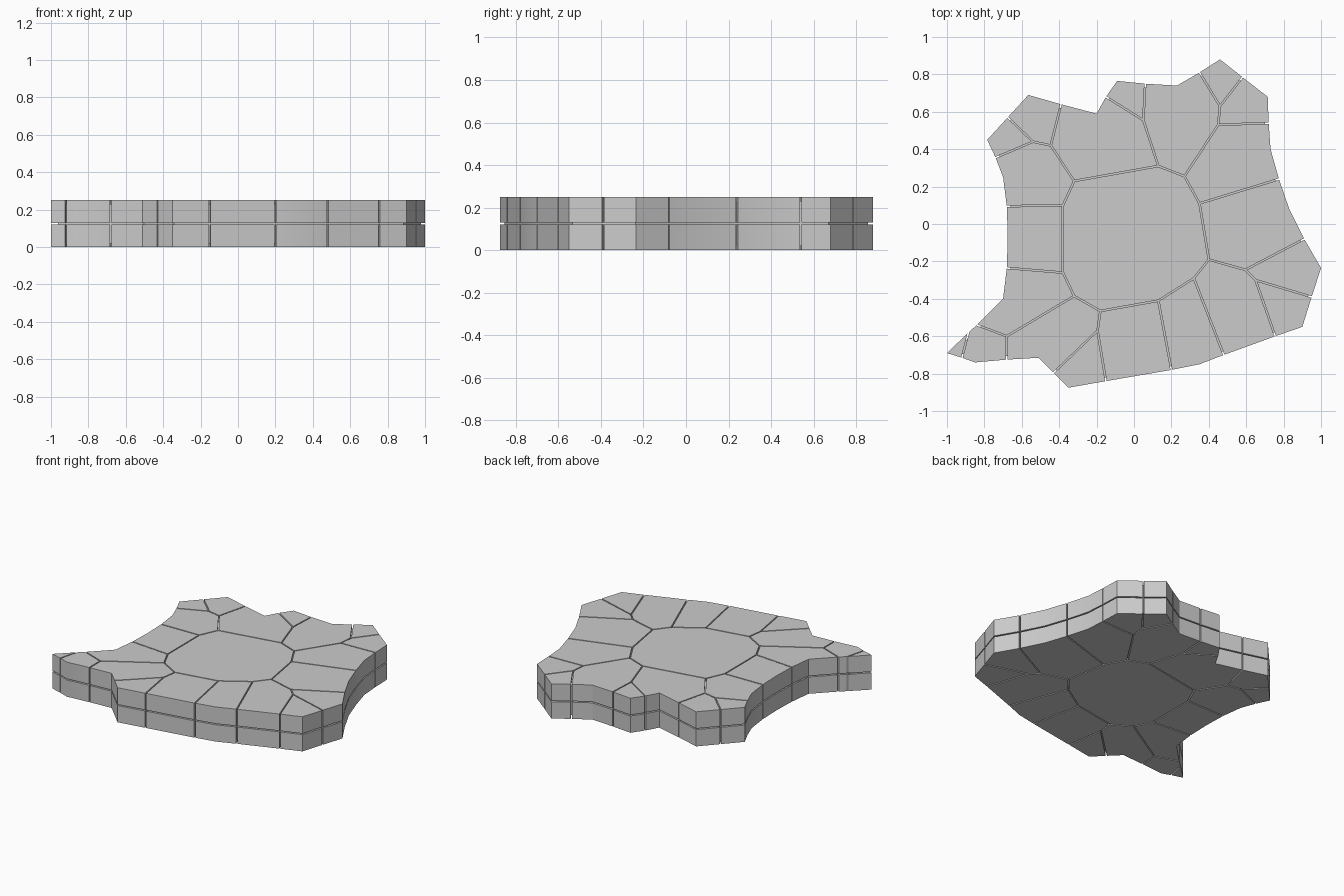
import bpy, bmesh
from mathutils import Vector

if "Cube" in bpy.data.objects:
    bpy.data.objects.remove(bpy.data.objects["Cube"])

H, GAP, DEPTH = 0.25, 0.004, 0.02   # slab height, half seam width, seam depth

# outer edge, counter-clockwise from the left tip (corners and seam ends)
RIM = [(-1, -.69), (-.92, -.715), (-.85, -.74), (-.68, -.725), (-.51, -.715), (-.43, -.795),
       (-.35, -.875), (-.15, -.84), (.20, -.78), (.35, -.75), (.48, -.70), (.755, -.60),
       (.90, -.55), (.95, -.39), (1, -.235), (.91, -.08), (.83, .08), (.775, .24), (.73, .40),
       (.72, .54), (.715, .68), (.58, .785), (.46, .88), (.35, .81), (.23, .74), (.06, .75),
       (-.09, .765), (-.15, .68), (-.20, .59), (-.39, .64), (-.565, .69), (-.675, .57),
       (-.785, .45), (-.74, .355), (-.70, .25), (-.68, .095), (-.675, -.07), (-.68, -.235),
       (-.70, -.40), (-.84, -.54), (-.885, -.58)]
# central stone, clockwise from the left
MID = [(-.38, .10), (-.32, .23), (.13, .31), (.27, .255), (.35, .11), (.40, -.19), (.32, -.29),
       (.13, -.41), (-.18, -.465), (-.32, -.385), (-.38, -.26)]
P = dict(enumerate(RIM))
P.update({f"c{i}": p for i, p in enumerate(MID)})
# seam junctions between centre and rim
P.update(d1=(-.445, .42), d2=(-.54, .44), e1=(.05, .555), f1=(.45, .53), f2=(.46, .63),
         g1=(.595, -.245), g2=(.65, -.30), h1=(-.195, -.57), i1=(-.68, -.60))

# stones: rim range, then the inner corners leading back to the start
STONES = [(40, 41, ""), (1, 3, "i1 39 40"), (3, 5, "h1 c8 c9 i1"), (5, 7, "h1"),
          (7, 8, "c7 c8 h1"), (8, 10, "c6 c7"), (10, 11, "g2 g1 c5 c6"), (11, 13, "g2"),
          (13, 15, "g1 g2"), (15, 17, "c4 c5 g1"), (17, 19, "f1 c3 c4"), (19, 21, "f2 f1"),
          (21, 23, "f2"), (23, 25, "e1 c2 c3 f1 f2"), (25, 27, "e1"), (27, 29, "d1 c1 c2 e1"),
          (29, 31, "d2 d1"), (31, 33, "d2"), (33, 35, "c0 c1 d1 d2"), (35, 37, "c10 c0"),
          (37, 39, "i1 c9 c10")]


def inset(pts, dists):
    """Move edge i (pts[i] to pts[i+1]) inward by dists[i]."""
    out, n = [], len(pts)
    for i in range(n):
        p = Vector(pts[i])
        a = (p - Vector(pts[i - 1])).normalized()
        b = (Vector(pts[(i + 1) % n]) - p).normalized()
        na, nb = Vector((-a.y, a.x)), Vector((-b.y, b.x))
        da, db = dists[i - 1], dists[i]
        cr = a.x * b.y - a.y * b.x
        if abs(cr) < 0.02:
            out.append(p + (na + nb).normalized() * max(da, db))
        else:
            out.append(p + (b * da - a * db) / cr)
    return out


def prism(name, pts, layers):
    bm = bmesh.new()
    for z0, z1 in layers:
        lo = [bm.verts.new((p[0], p[1], z0)) for p in pts]
        hi = [bm.verts.new((p[0], p[1], z1)) for p in pts]
        bm.faces.new(lo[::-1])
        bm.faces.new(hi)
        for i in range(len(pts)):
            j = (i + 1) % len(pts)
            bm.faces.new((lo[i], lo[j], hi[j], hi[i]))
    me = bpy.data.meshes.new(name)
    bm.to_mesh(me)
    bm.free()
    ob = bpy.data.objects.new(name, me)
    bpy.context.collection.objects.link(ob)
    bpy.ops.object.select_all(action='DESELECT')
    ob.select_set(True)
    bpy.context.view_layer.objects.active = ob
    bpy.ops.object.shade_smooth_by_angle(angle=0.5)


N = len(RIM)
LAYERS = [(0, H / 2 - GAP), (H / 2 + GAP, H)]   # lower and upper course

# rim stones
for k, (a, b, path) in enumerate(STONES):
    keys = [i % N for i in range(a, b + 1)]
    if k == 0:
        keys.append(1)
    keys += [int(s) if s.isdigit() else s for s in path.split()]
    dists = []
    for i, u in enumerate(keys):
        v = keys[(i + 1) % len(keys)]
        on_rim = isinstance(u, int) and isinstance(v, int) and (v - u) % N == 1
        dists.append(0 if on_rim else GAP)
    prism(f"rim_stone_{k + 1}", inset([P[q] for q in keys], dists), LAYERS)

# centre stone
prism("centre_stone", inset(MID[::-1], [GAP] * len(MID)), LAYERS)

# recessed core seen at the bottom of the seams
prism("mortar_core", inset(RIM, [DEPTH] * N), [(DEPTH, H - DEPTH)])
